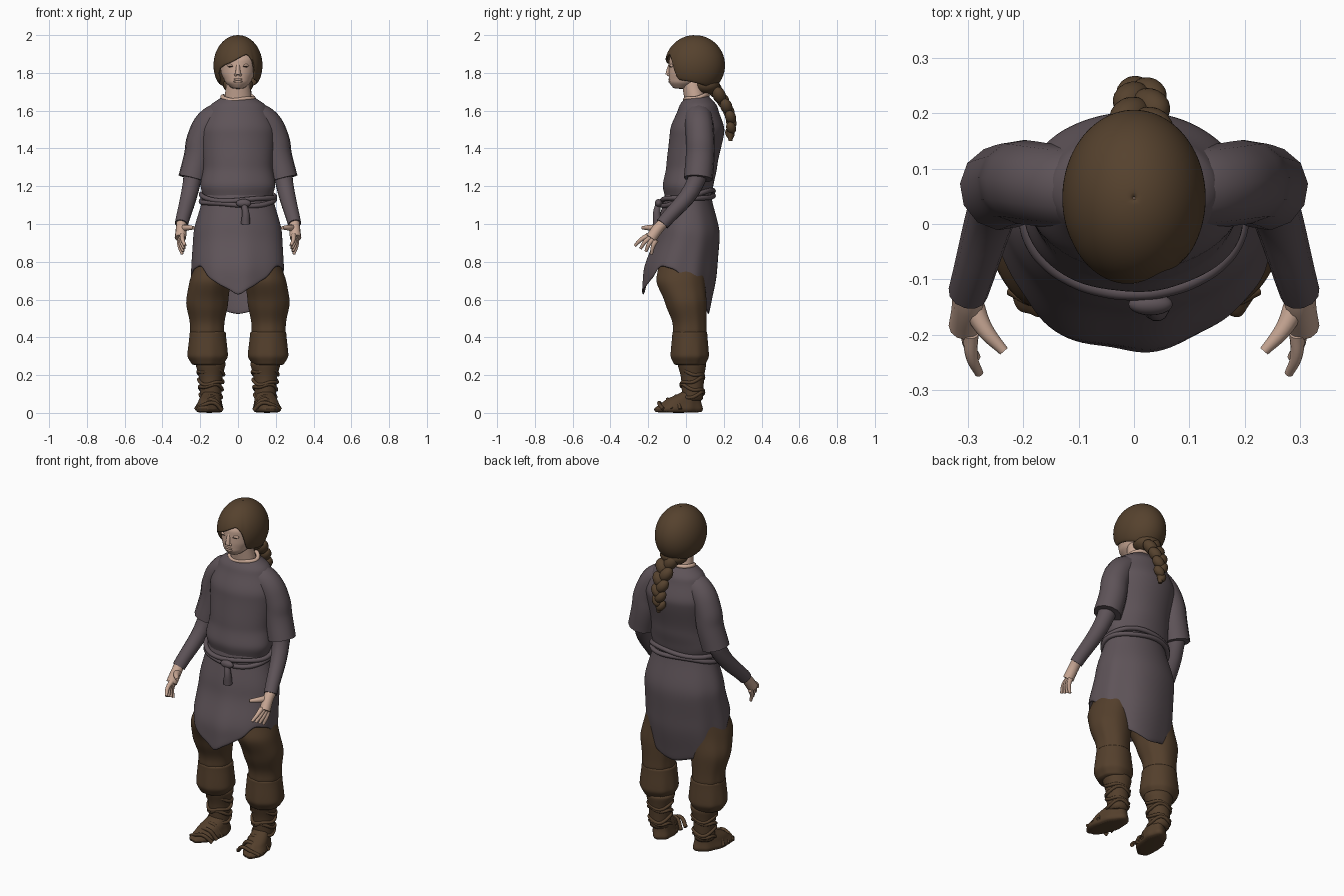
import bpy
import bmesh
from math import sin, cos, pi, radians, degrees, sqrt
from mathutils import Vector

cube = bpy.data.objects.get("Cube")
if cube:
    bpy.data.objects.remove(cube, do_unlink=True)


def material(name, *rgb):
    mat = bpy.data.materials.new(name)
    mat.use_nodes = True
    mat.diffuse_color = (*rgb, 1)
    shader = mat.node_tree.nodes["Principled BSDF"]
    shader.inputs["Base Color"].default_value = (*rgb, 1)
    return mat


CLOTH = material("grey_plum_cloth", .112, .087, .098)
LEATHER = material("brown_leather", .088, .05, .025)
HAIR = material("brown_hair", .092, .054, .027)
SKIN = material("skin", .58, .39, .3)
DARK = material("dark_lashes", .06, .035, .025)


def select_only(ob):
    bpy.ops.object.select_all(action='DESELECT')
    ob.select_set(True)
    bpy.context.view_layer.objects.active = ob


def finish(ob, mat):
    ob.data.materials.clear()
    ob.data.materials.append(mat)
    select_only(ob)
    bpy.ops.object.shade_smooth_by_angle(angle=radians(55))
    return ob


def link(name, data):
    ob = bpy.data.objects.new(name, data)
    bpy.context.collection.objects.link(ob)
    return ob


def smooth_table(rows):
    # returns a function that eases through the rows, keyed by their first value
    rows = sorted(rows)

    def lookup(key):
        key = min(max(key, rows[0][0]), rows[-1][0])
        for low, high in zip(rows, rows[1:]):
            if key <= high[0]:
                f = (key - low[0]) / (high[0] - low[0])
                f += (f * f * (3 - 2 * f) - f) / 2
                return [a + (b - a) * f for a, b in zip(low[1:], high[1:])]
    return lookup


def loft(name, mat, section, top, hem, x=0, rows=16, sides=40, ease=1, fold=0, capped=True, thickness=0):
    # stacks ellipses; section(z) gives centre y, half width, half depth
    # hem(angle) gives the lower edge, with the angle measured from the front
    bm = bmesh.new()
    rings = []
    for j in range(rows + 1):
        t = (j / rows) ** ease
        ring = []
        for i in range(sides):
            a = 2 * pi * i / sides - pi
            z = top + (hem(degrees(a)) - top) * t
            y, width, depth = section(z)
            crease = 1 + fold * t * sin(7 * a + sin(3 * a))
            ring.append(bm.verts.new((x + width * crease * sin(a), y - depth * crease * cos(a), z)))
        rings.append(ring)
    for upper, lower in zip(rings, rings[1:]):
        for i in range(sides):
            bm.faces.new((upper[i - 1], upper[i], lower[i], lower[i - 1]))
    if capped:
        bm.faces.new(rings[0])
        bm.faces.new(rings[-1])
    bmesh.ops.recalc_face_normals(bm, faces=bm.faces)
    mesh = bpy.data.meshes.new(name)
    bm.to_mesh(mesh)
    bm.free()
    ob = finish(link(name, mesh), mat)
    if thickness:
        ob.modifiers.new("thickness", 'SOLIDIFY').thickness = thickness
    ob.modifiers.new("smooth", 'SUBSURF').levels = 1
    return ob


def stack(name, mat, sections, **options):
    # loft with a level top and bottom
    top, bottom = sections[0][0], sections[-1][0]
    return loft(name, mat, smooth_table(sections), top, lambda angle: bottom, **options)


def tube(name, mat, points, start, end, side=1, cyclic=False):
    # smooth round tube whose radius goes from start to end
    curve = bpy.data.curves.new(name, 'CURVE')
    curve.dimensions = '3D'
    curve.bevel_depth = 1
    curve.resolution_u = 6
    curve.use_fill_caps = True
    spline = curve.splines.new('BEZIER')
    spline.bezier_points.add(len(points) - 1)
    spline.use_cyclic_u = cyclic
    for i, (knot, (x, y, z)) in enumerate(zip(spline.bezier_points, points)):
        knot.co = (side * x, y, z)
        knot.radius = start + (end - start) * i / (len(points) - 1)
        knot.handle_left_type = knot.handle_right_type = 'AUTO'
    select_only(link(name, curve))
    bpy.ops.object.convert(target='MESH')
    return finish(bpy.context.object, mat)


def strap(name, mat, centre, width, depth, radius, tilt, wave):
    # closed band around a body part, lower at the front when tilted
    x, y, z = centre
    angles = [2 * pi * i / 20 for i in range(20)]
    points = [(x + width * sin(a), y - depth * cos(a), z - tilt * cos(a) + wave * sin(3 * a))
              for a in angles]
    return tube(name, mat, points, radius, radius, cyclic=True)


def ball(name, mat, location, size, rotation=(0, 0, 0)):
    bpy.ops.mesh.primitive_uv_sphere_add(segments=20, ring_count=12, location=location, rotation=rotation)
    ob = bpy.context.object
    ob.name = name
    ob.scale = size
    return finish(ob, mat)


# Tunic body and skirt
stack("tunic_body", CLOTH, [(1.675, .06, .08, .06), (1.63, .065, .15, .1), (1.5, .06, .2, .145),
                            (1.3, .03, .185, .135), (1.2, .01, .2, .135), (1.14, .01, .18, .12)],
      rows=24, capped=False, fold=.01)
skirt_hem = smooth_table([(0, .62), (15, .66), (38, .71), (55, .78), (80, .76), (115, .64), (140, .56), (180, .52)])
loft("tunic_skirt", CLOTH,
     smooth_table([(1.17, .01, .18, .12), (.95, .01, .235, .17), (.75, -.03, .245, .195), (.5, -.06, .24, .18)]),
     top=1.17, hem=lambda angle: skirt_hem(abs(angle))[0], sides=56, fold=.025, capped=False, thickness=.01)

# Belt with knot and hanging tail
for height, wave in ((1.15, .006), (1.125, -.006)):
    strap("belt_strand", CLOTH, (0, .01, height), .195, .135, .013, tilt=.025, wave=wave)
ball("belt_knot", CLOTH, (.03, -.145, 1.11), (.04, .02, .022))
tube("belt_tail", CLOTH, [(.03, -.145, 1.11), (.04, -.155, 1.06), (.04, -.15, 1)], .015, .025)

# Neck, collar and head
stack("neck", SKIN, [(1.77, .03, .06, .055), (1.63, .055, .075, .06)], rows=6)
strap("shirt_collar", SKIN, (0, .055, 1.67), .082, .06, .011, tilt=.012, wave=.004)
stack("head", SKIN, [(1.95, .03, .06, .07), (1.87, .02, .1, .11), (1.8, .01, .09, .102),
                     (1.75, -.01, .068, .08), (1.715, -.025, .03, .04)], rows=20)
tube("nose", SKIN, [(0, -.08, 1.85), (0, -.09, 1.82), (0, -.095, 1.79)], .009, .014)
for height in (1.755, 1.766):
    ball("lip", SKIN, (0, -.084, height), (.024, .01, .007))
for side in (1, -1):
    ball("nostril", SKIN, (side * .012, -.09, 1.79), (.008, .01, .008))
    ball("eyelid", SKIN, (side * .037, -.074, 1.838), (.02, .013, .01))
    ball("lash_line", DARK, (side * .037, -.084, 1.834), (.016, .005, .002))


# Hair shell with a swept fringe, gathered at the nape
def hair_section(z):
    k = sqrt(max(1 - ((z - 1.84) / .16) ** 2, .0001))
    return .047, .13 * k, .16 * k


hair_hem = smooth_table([(-180, 1.7), (-65, 1.75), (-52, 1.82), (-30, 1.845), (25, 1.9),
                         (38, 1.87), (50, 1.76), (180, 1.7)])
loft("hair_shell", HAIR, hair_section, top=2, hem=lambda angle: hair_hem(angle)[0],
     rows=22, sides=64, ease=1.8, capped=False, thickness=.012)
ball("hair_nape", HAIR, (0, .11, 1.735), (.08, .07, .05))

# Braid of alternating lobes
lobes = 9
for i in range(lobes):
    t = i / (lobes - 1)
    side = 1 if i % 2 else -1
    w = .036 - .012 * t
    ball("braid_lobe", HAIR, (.012 + side * .022 * (1 - t / 2), .155 + .085 * sin(2 * t), 1.71 - .23 * t),
         (w, w, w * 1.4), (.3, side * .6, 0))
tube("braid_tip", HAIR, [(.012, .235, 1.49), (.015, .235, 1.44)], .022, .01)

for side in (1, -1):
    # Sleeves
    tube("short_sleeve", CLOTH, [(.05, .06, 1.58), (.14, .068, 1.545), (.195, .075, 1.45), (.21, .075, 1.36),
                                 (.24, .065, 1.24)], .075, .077, side)
    tube("long_sleeve", CLOTH, [(.23, .065, 1.32), (.245, .05, 1.22), (.3, -.125, 1)], .06, .036, side)

    # Hand with four fingers and a thumb
    tube("palm", SKIN, [(.3, -.115, 1.01), (.3, -.145, .98), (.305, -.185, .925)], .028, .03, side)
    for k in range(4):
        base = Vector((.295 + .005 * k, -.2 + .014 * k, .94 - .008 * k))
        tip = base + Vector((-.015, -.07 + .015 * k, -.055 - .007 * k))
        bend = (base + tip) / 2 + Vector((.006, -.004, .004))
        tube("finger", SKIN, [base, bend, tip], .014, .008, side)
    tube("thumb", SKIN, [(.295, -.14, .975), (.27, -.19, .98), (.235, -.23, .98)], .022, .009, side)

    # Trouser leg leaning in towards the hip
    leg = stack("trouser_leg", LEATHER, [(.88, 0, .06, .09), (.78, -.02, .095, .125), (.7, -.03, .11, .13),
                                         (.58, 0, .112, .11), (.47, .02, .09, .088), (.4, .02, .09, .09)],
                x=side * .163, fold=.02)
    for v in leg.data.vertices:
        v.co.x -= side * max(v.co.z - .6, 0) / 6

    # Boot cuff and shaft
    stack("boot_cuff", LEATHER, [(.435, .02, .095, .092), (.3, .02, .108, .102), (.25, .02, .08, .08)],
          x=side * .16, fold=.025)
    stack("boot_shaft", LEATHER, [(.28, .03, .085, .08), (.18, .035, .06, .06), (.06, .035, .055, .055)],
          x=side * .145, rows=8)

    # Foot, splayed outward
    foot = stack("foot", LEATHER, [(.12, .03, .04, .04), (.06, -.02, .06, .1), (.02, -.04, .07, .13), (0, -.04, .06, .12)],
                 x=side * .145, rows=12, fold=.04)
    for v in foot.data.vertices:
        v.co.x -= side * v.co.y / 5

    # Boot wraps and ragged straps over the instep
    for k in range(4):
        strap("boot_wrap", LEATHER, (side * .144, .034, .09 + .04 * k), .056 + .004 * k, .059, .009,
              tilt=.016 * (-1) ** k, wave=.007)
    for k in range(3):
        y = -.03 - .045 * k
        h = .085 - .016 * k
        tube("instep_strap", LEATHER, [(.085, y, .015), (.13, y - .02, h), (.18, y - .02, h - .01), (.225, y, .02)],
             .011, .009, side)
